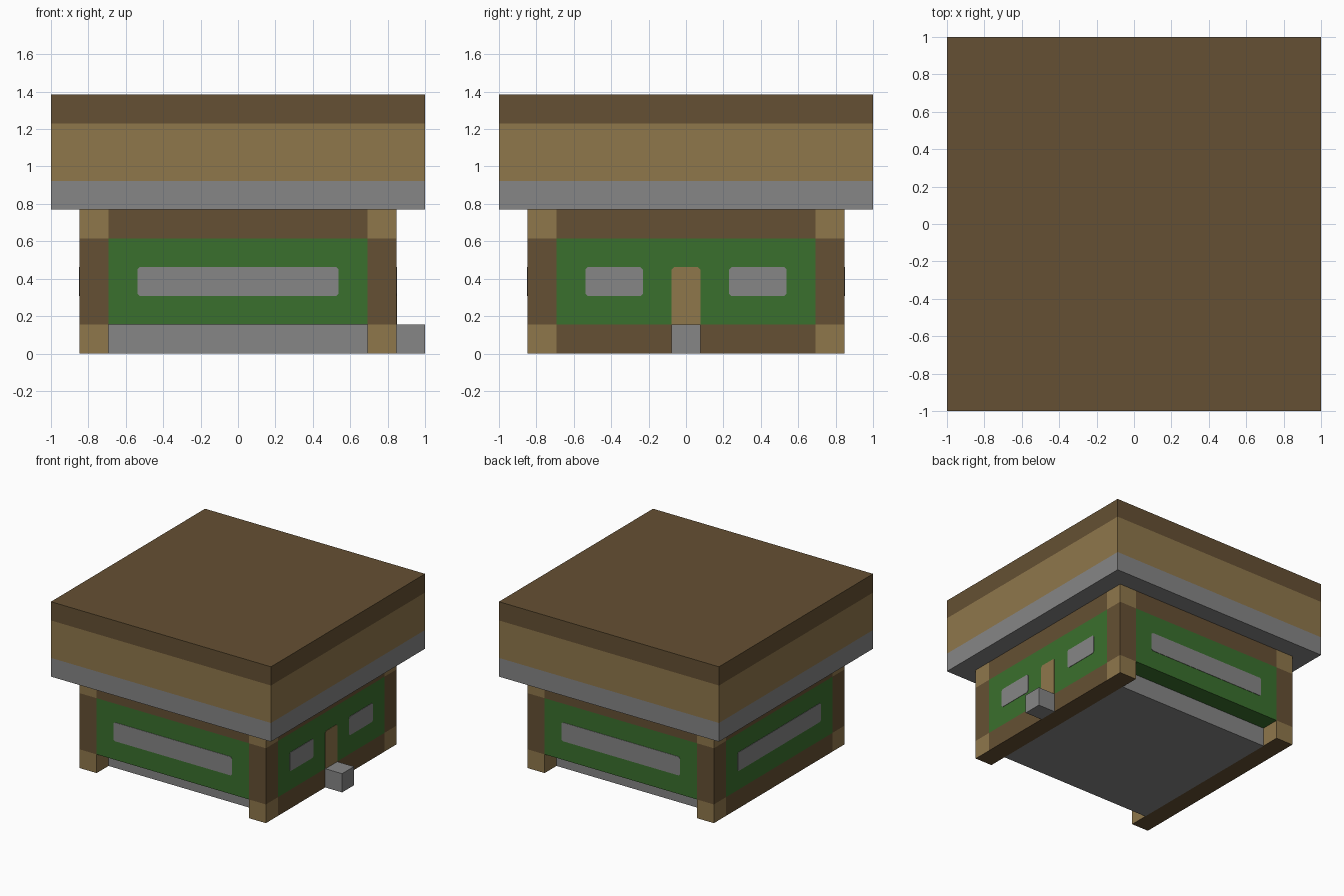
import bpy
import bmesh
from math import pi
from mathutils import Matrix, Vector

cube = bpy.data.objects.get("Cube")
if cube:
    bpy.data.objects.remove(cube, do_unlink=True)

U = 2 / 13          # one block
HALF = 5.5 * U      # outer wall plane
INNER = 4.5 * U     # inside edge of the corner posts


def material(name, rgb):
    linear = [((c / 255 + 0.055) / 1.055) ** 2.4 for c in rgb] + [1]
    mat = bpy.data.materials.new(name)
    mat.use_nodes = True
    mat.diffuse_color = linear
    mat.node_tree.nodes["Principled BSDF"].inputs["Base Color"].default_value = linear
    return mat


BROWN = material("dark_wood", (101, 80, 51))
TAN = material("light_wood", (143, 119, 75))
GREY = material("stone", (134, 134, 134))
GREEN = material("green_wall", (58, 112, 45))


def finish(name, bm, mats, turn=0):
    bmesh.ops.rotate(bm, verts=bm.verts, cent=(0, 0, 0),
                     matrix=Matrix.Rotation(turn * pi / 2, 3, 'Z'))
    bmesh.ops.recalc_face_normals(bm, faces=bm.faces)
    mesh = bpy.data.meshes.new(name)
    for mat in mats:
        mesh.materials.append(mat)
    if len(mats) > 1:  # second material goes on the underside
        for face in bm.faces:
            face.material_index = int(face.normal.z < -0.5)
    bm.to_mesh(mesh)
    bm.free()
    obj = bpy.data.objects.new(name, mesh)
    bpy.context.collection.objects.link(obj)


def box(name, low, high, *mats, turn=0):
    low, high = Vector(low), Vector(high)
    bm = bmesh.new()
    bmesh.ops.create_cube(bm, size=1)
    bmesh.ops.scale(bm, vec=high - low, verts=bm.verts)
    bmesh.ops.translate(bm, vec=(low + high) / 2, verts=bm.verts)
    finish(name, bm, mats, turn)


def plate(name, x0, x1, z0, z1, mat, turn, cut=0.012, square_base=False):
    """Thin panel with clipped corners on the front wall, turned to its side."""
    base = 0 if square_base else cut
    outline = [(x0 + base, z0), (x1 - base, z0), (x1, z0 + base), (x1, z1 - cut),
               (x1 - cut, z1), (x0 + cut, z1), (x0, z1 - cut), (x0, z0 + base)]
    outline = list(dict.fromkeys(outline))
    bm = bmesh.new()
    face = bm.faces.new([bm.verts.new((x, -HALF - 0.003, z)) for x, z in outline])
    side = bmesh.ops.extrude_face_region(bm, geom=[face])["geom"]
    bmesh.ops.translate(bm, vec=(0, 0.006, 0),
                        verts=[v for v in side if isinstance(v, bmesh.types.BMVert)])
    finish(name, bm, [mat], turn)


# Walls, beams and posts: each side is the front one turned by quarters
for turn, side in enumerate(("front", "left", "back", "right")):
    box(side + "_wall", (-INNER, -HALF, U), (INNER, -INNER, 4 * U), GREEN, turn=turn)
    box(side + "_top_beam", (-INNER, -HALF, 4 * U), (INNER, -INNER, 5 * U), BROWN, turn=turn)
    if side in ("left", "right"):
        box(side + "_sill_beam", (-INNER, -HALF, 0), (INNER, -INNER, U), BROWN, turn=turn)

    # Corner post with light ends
    for part, z0, z1, mat in (("foot", 0, 1, TAN), ("shaft", 1, 4, BROWN), ("cap", 4, 5, TAN)):
        box(f"{side}_post_{part}", (-HALF, -HALF, z0 * U), (-INNER, -INNER, z1 * U),
            mat, BROWN, turn=turn)

    # Windows, with a door between them on the left side
    if side == "left":
        for end, centre in (("front", -2.5), ("back", 2.5)):
            plate(f"{side}_{end}_window", (centre - 1) * U, (centre + 1) * U,
                  2 * U, 3 * U, GREY, turn)
        plate("door", -U / 2, U / 2, U, 3 * U, TAN, turn, square_base=True)
    else:
        plate(side + "_window", -3.5 * U, 3.5 * U, 2 * U, 3 * U, GREY, turn)

# Floor and door step
box("floor_slab", (-INNER, -INNER, 0), (INNER, INNER, U), GREY)
box("door_step", (HALF, -U / 2, 0), (HALF + U, U / 2, U), GREY)

# Layered flat roof
for name, z0, z1, mat in (("roof_base", 5, 6, GREY), ("roof_middle", 6, 8, TAN),
                          ("roof_top", 8, 9, BROWN)):
    box(name, (-1, -1, z0 * U), (1, 1, z1 * U), mat)
